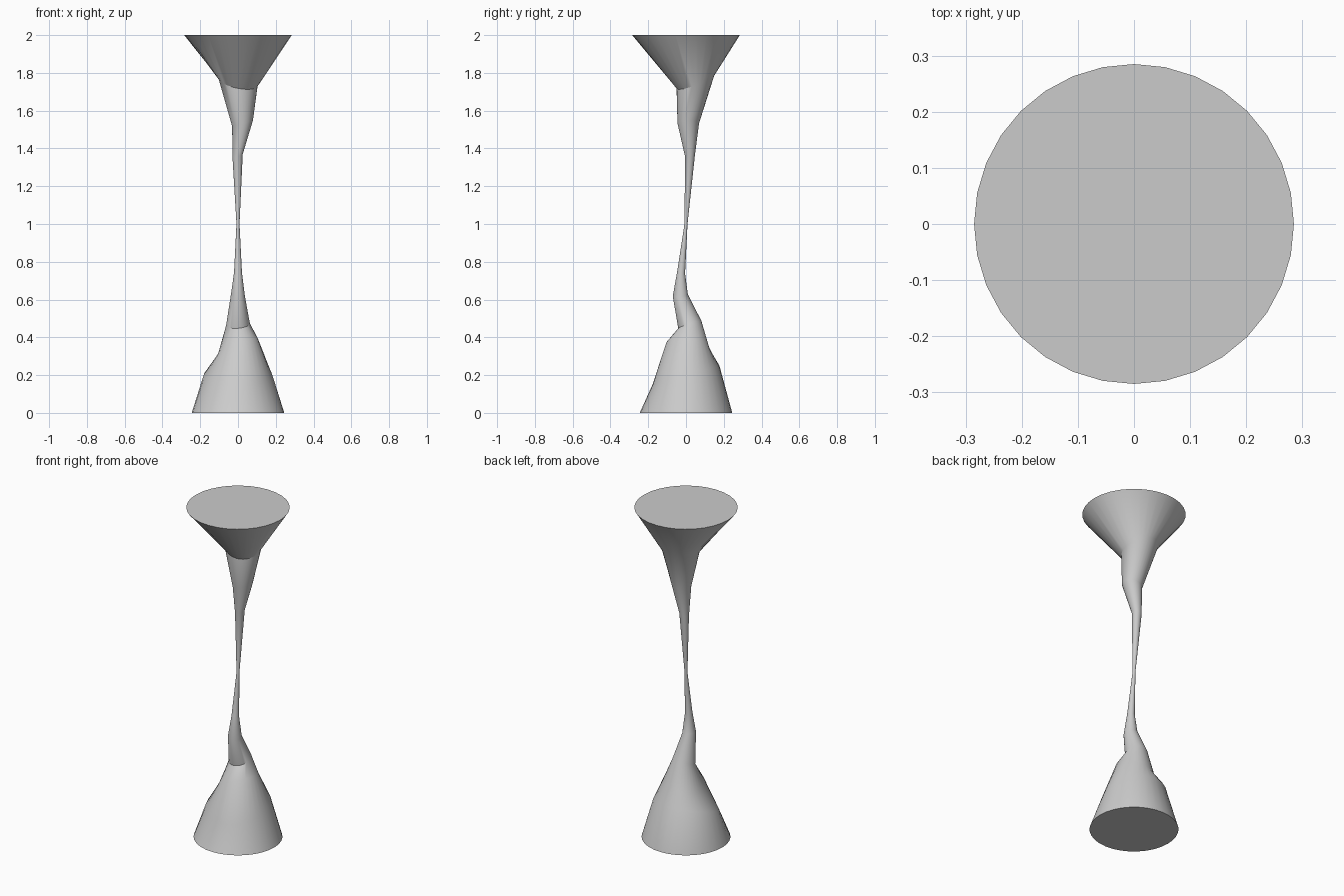
import bpy, bmesh, math

if "Cube" in bpy.data.objects:
    bpy.data.objects.remove(bpy.data.objects["Cube"])

SIDES = 32
# Tilted rings: centre x, y, z, radius x, radius y, slope along x, slope along y
RINGS = [
    (0, 0, 0, .245, .245, 0, 0),
    (0, 0, .20, .182, .177, 0, .28),
    (0, .01, .353, .105, .115, .38, -.13),
    (0, .02, .468, .063, .061, .08, .33),
    (0, -.03, .622, .037, .040, -.2, .12),
    (0, -.026, .742, .021, .021, 0, -.2),
    (0, 0, 1.0, .008, .008, 0, 0),
    (-.002, .021, 1.36, .027, .026, .35, .1),
    (.024, .012, 1.533, .055, .057, .28, 0),
    (0, .05, 1.753, .104, .100, -.19, .35),
    (0, 0, 2.0, .285, .285, 0, 0),
]

grey = bpy.data.materials.new("light grey")
grey.diffuse_color = (.6, .6, .6, 1)
grey.use_nodes = True
grey.node_tree.nodes["Principled BSDF"].inputs["Base Color"].default_value = grey.diffuse_color

# Twisted stand lofted through the rings, closed at both ends
bm = bmesh.new()
loops = []
for cx, cy, cz, rx, ry, sx, sy in RINGS:
    loop = []
    for i in range(SIDES):
        a = 2 * math.pi * i / SIDES
        dx, dy = rx * math.cos(a), ry * math.sin(a)
        loop.append(bm.verts.new((cx + dx, cy + dy, cz + sx * dx + sy * dy)))
    loops.append(loop)
for low, high in zip(loops, loops[1:]):
    for i in range(SIDES):
        j = (i + 1) % SIDES
        bm.faces.new((low[i], low[j], high[j], high[i]))
bm.faces.new(loops[0][::-1])
bm.faces.new(loops[-1])

mesh = bpy.data.meshes.new("twisted_stand")
bm.to_mesh(mesh)
bm.free()
mesh.materials.append(grey)
stand = bpy.data.objects.new("twisted_stand", mesh)
bpy.context.collection.objects.link(stand)

# Smooth sides, crisp rims and folds
bpy.context.view_layer.objects.active = stand
stand.select_set(True)
bpy.ops.object.shade_smooth_by_angle(angle=math.radians(30))
